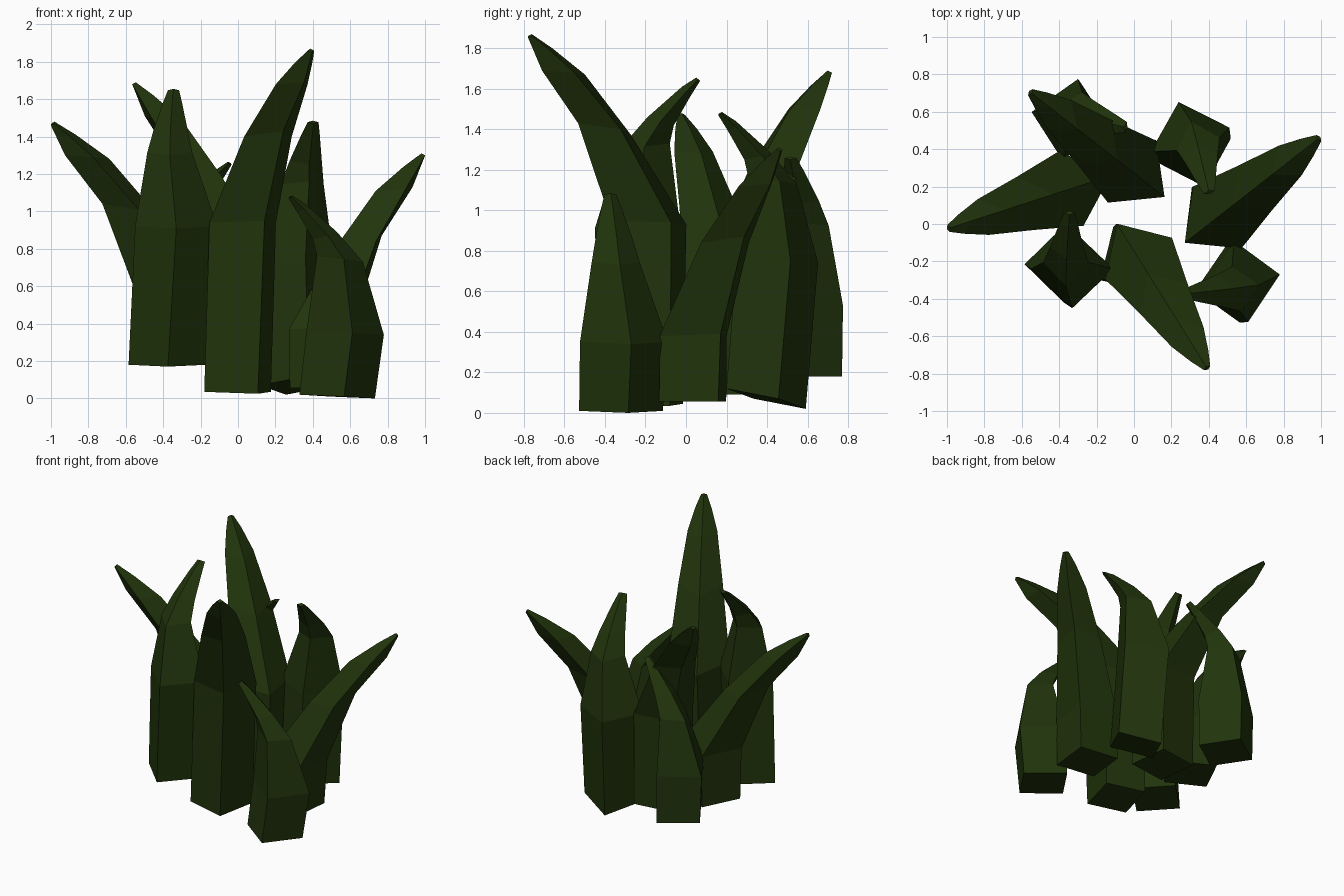
import bpy, bmesh, math

cube = bpy.data.objects.get("Cube")
if cube:
    bpy.data.objects.remove(cube)

leaf_green = bpy.data.materials.new("dark_leaf_green")
leaf_green.use_nodes = True
colour = (0.015, 0.034, 0.0035, 1)
leaf_green.diffuse_color = colour
leaf_green.node_tree.nodes["Principled BSDF"].inputs["Base Color"].default_value = colour

# Rings above the stalk: back reach, back height, front reach, front height,
# half width, sideways drift
OUTWARD = [(-.22, 0, .22, .02, .21, 0), (.10, .44, .41, .50, .15, 0),
           (.37, .74, .62, .76, .10, 0), (.56, .87, .67, .86, .055, 0),
           (.68, .94, .70, .92, .02, 0)]
INWARD = [(-.23, 0, .19, .02, .22, -.01), (-.11, .39, .14, .42, .12, .025),
          (.03, .55, .16, .51, .09, .02), (.20, .70, .24, .65, .05, .01),
          (.27, .745, .29, .73, .03, .005)]


def blade(name, rings, x, y, yaw, base, knee, slope=0, shift=(0, 0)):
    """Four-sided stalk from base to knee, then a bent tapering tip."""
    c, s = math.cos(math.radians(yaw)), math.sin(math.radians(yaw))
    bm = bmesh.new()

    def ring(back, back_z, front, front_z, half, drift, dx=0, dy=0):
        mid, mid_z = (back + front) / 2, (back_z + front_z) / 2
        points = [(back, drift, back_z), (mid, drift - half, mid_z),
                  (front, drift, front_z), (mid, drift + half, mid_z)]
        return [bm.verts.new((x + dx + t * c - w * s, y + dy + t * s + w * c, z))
                for t, w, z in points]

    loops = [ring(-.2, base - slope, .21, base + slope, .21, 0, *shift)]
    for b, bz, f, fz, half, drift in rings:
        loops.append(ring(b, knee + bz, f, knee + fz, half, drift))
    for low, high in zip(loops, loops[1:]):
        for i in range(4):
            j = (i + 1) % 4
            bm.faces.new((low[i], low[j], high[j], high[i]))
    bm.faces.new(loops[0][::-1])
    bm.faces.new(loops[-1])
    bmesh.ops.recalc_face_normals(bm, faces=bm.faces)
    mesh = bpy.data.meshes.new(name)
    bm.to_mesh(mesh)
    bm.free()
    mesh.materials.append(leaf_green)
    bpy.context.collection.objects.link(bpy.data.objects.new(name, mesh))


# Blades spreading outward
blade("front_blade", OUTWARD, .025, -.185, -58, .035, .93, -.01, (-.03, 0))
blade("left_blade", OUTWARD, .445, .035, 38, .055, .37, 0, (-.01, -.005))
blade("back_blade", OUTWARD, -.01, .28, 142, .09, .75)
blade("right_blade", OUTWARD, -.335, .19, 198, .18, .54)

# Blades curling inward
blade("front_left_blade", INWARD, .555, -.32, 190, .01, .34, .01, (-.02, 0))
blade("front_right_blade", INWARD, -.34, -.22, 90, .18, .91, .01, (-.035, 0))
blade("back_left_blade", INWARD, .315, .435, -73, .07, .74, .05, (0, -.035))
blade("back_right_blade", INWARD, -.32, .565, -11, .18, .52, 0, (-.02, 0))
